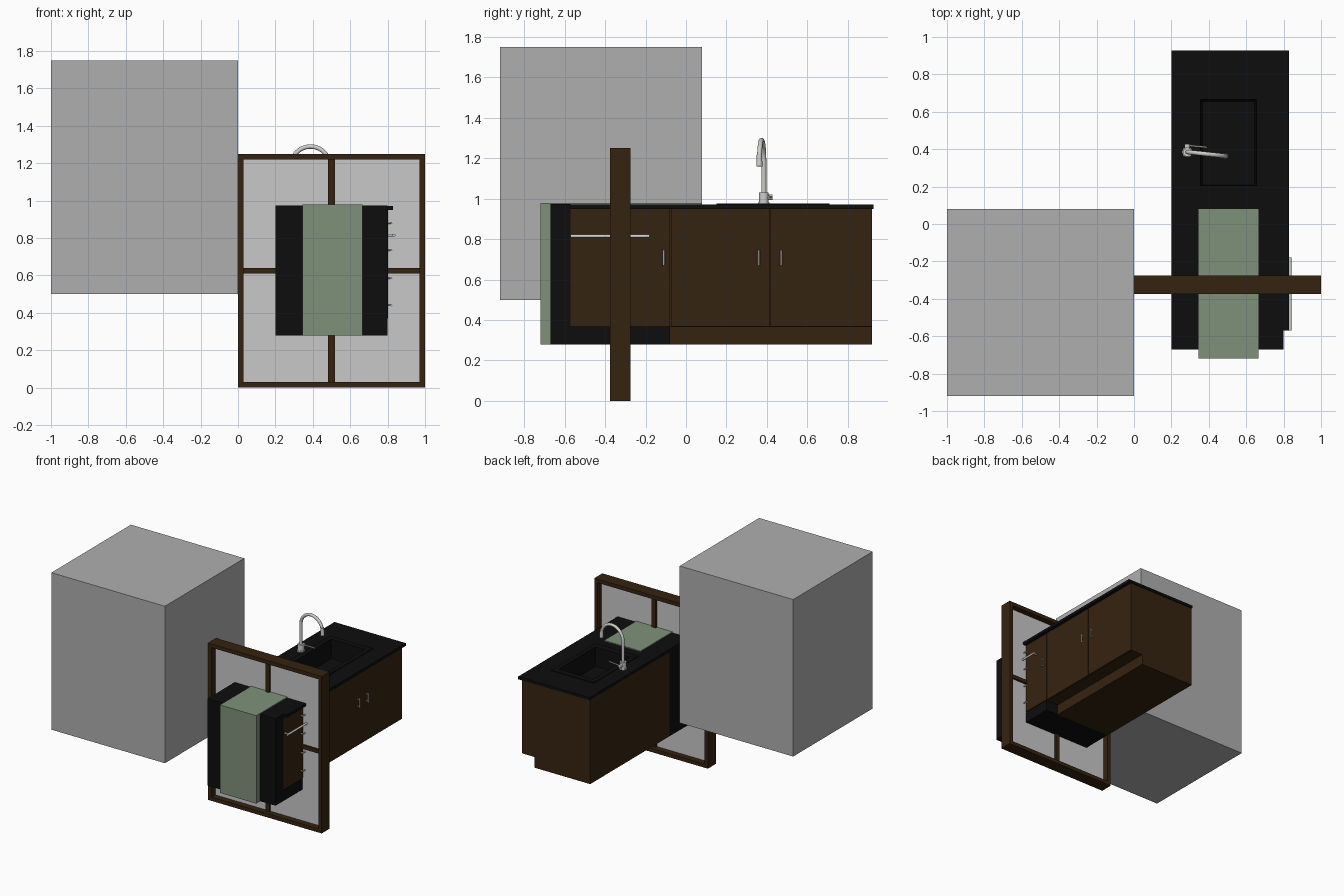
import bpy, bmesh, math
from mathutils import Vector

if "Cube" in bpy.data.objects:
    bpy.data.objects.remove(bpy.data.objects["Cube"])


def mat(name, r, g, b):
    m = bpy.data.materials.new(name)
    m.diffuse_color = (r, g, b, 1)
    m.use_nodes = True
    m.node_tree.nodes["Principled BSDF"].inputs["Base Color"].default_value = m.diffuse_color
    return m


BROWN = mat("dark_wood", 0.036, 0.017, 0.005)
BLACK = mat("black_stone", 0.004, 0.004, 0.004)
GREEN = mat("sage_green", 0.212, 0.283, 0.195)
GREY = mat("plain_grey", 0.43, 0.43, 0.43)
GLASS = mat("pale_glass", 0.58, 0.58, 0.58)
STEEL = mat("steel", 0.62, 0.62, 0.60)


def finish(name, bm, m):
    bmesh.ops.recalc_face_normals(bm, faces=bm.faces)
    me = bpy.data.meshes.new(name)
    bm.to_mesh(me)
    bm.free()
    me.materials.append(m)
    ob = bpy.data.objects.new(name, me)
    bpy.context.collection.objects.link(ob)
    return ob


def box(name, x, y, z, m):
    bm = bmesh.new()
    bmesh.ops.create_cube(bm, size=1)
    for v in bm.verts:
        v.co = [a[0] + (c + 0.5) * (a[1] - a[0]) for a, c in zip((x, y, z), v.co)]
    return finish(name, bm, m)


def loops(name, rects, m, closed, upright=False):
    """Join rectangles (a0, a1, b0, b1, height); closed = frame, else cap the last one."""
    bm = bmesh.new()
    rings = []
    for a0, a1, b0, b1, h in rects:
        pts = [(a0, b0), (a1, b0), (a1, b1), (a0, b1)]
        rings.append([bm.verts.new((a, h, b) if upright else (a, b, h)) for a, b in pts])
    pairs = list(zip(rings, rings[1:]))
    if closed:
        pairs.append((rings[-1], rings[0]))
    for p, q in pairs:
        for i in range(4):
            j = (i + 1) % 4
            bm.faces.new((p[i], p[j], q[j], q[i]))
    if not closed:
        bm.faces.new(rings[-1])
    return finish(name, bm, m)


def rod(name, p, q, r, m=STEEL, r2=None, seg=20):
    p, q = Vector(p), Vector(q)
    bm = bmesh.new()
    bmesh.ops.create_cone(bm, cap_ends=True, segments=seg, radius1=r,
                          radius2=r if r2 is None else r2, depth=(q - p).length)
    rot = (q - p).to_track_quat('Z', 'Y')
    for v in bm.verts:
        v.co = rot @ v.co + (p + q) / 2
    for f in bm.faces:
        f.smooth = len(f.verts) == 4
    return finish(name, bm, m)


def frame(name, outer, inner, lo, hi, m, upright=False):
    return loops(name, [(*outer, lo), (*outer, hi), (*inner, hi), (*inner, lo)], m, True, upright)


def pull(name, y, z, length, vertical, out=0.825, r=0.005):
    """Bar handle on two posts, standing off the right-hand face."""
    d = Vector((0, 0, 1) if vertical else (0, 1, 0))
    c = Vector((out - r, y, z))
    rod(name + "_bar", c - d * length / 2, c + d * length / 2, r, seg=12)
    for i, s in enumerate((-1, 1)):
        e = c + d * s * (length / 2 - 2 * r)
        rod(f"{name}_post_{i}", (0.80, e.y, e.z), e, r * 0.8, seg=12)


# Plain block
box("block", (-1, 0), (-0.92, 0.08), (0.5, 1.75), GREY)

# Window
frame("window_frame", (0, 1, 0, 1.25), (0.03, 0.97, 0.03, 1.22), -0.375, -0.275, BROWN, True)
box("window_glass", (0.03, 0.97), (-0.328, -0.322), (0.03, 1.22), GLASS)
box("window_upright", (0.482, 0.518), (-0.345, -0.305), (0.03, 1.22), BROWN)
box("window_crossbar", (0.03, 0.97), (-0.344, -0.306), (0.611, 0.641), BROWN)

# Black end unit and its fronts
box("end_panel", (0.2, 0.8), (-0.67, -0.57), (0.28, 0.973), BLACK)
box("end_unit_body", (0.2, 0.795), (-0.57, -0.078), (0.28, 0.95), BLACK)
box("end_unit_plinth", (0.21, 0.8), (-0.57, -0.078), (0.28, 0.365), BLACK)
box("end_unit_front", (0.79, 0.802), (-0.57, -0.08), (0.37, 0.95), BROWN)
pull("long_handle", -0.375, 0.815, 0.39, False, out=0.842, r=0.008)
pull("end_door_handle", -0.11, 0.708, 0.075, True)
for i, z in enumerate((0.88, 0.735, 0.585, 0.44)):
    pull(f"drawer_handle_{i}", -0.325, z, 0.075, False)

# Sink cabinet shell
box("cabinet_left", (0.2, 0.22), (-0.078, 0.92), (0.28, 0.95), BROWN)
box("cabinet_back", (0.22, 0.79), (0.90, 0.92), (0.365, 0.95), BROWN)
box("cabinet_floor", (0.22, 0.79), (-0.078, 0.90), (0.365, 0.385), BROWN)
box("cabinet_plinth", (0.22, 0.69), (-0.078, 0.92), (0.28, 0.365), BROWN)
box("cabinet_face", (0.78, 0.79), (-0.078, 0.90), (0.385, 0.95), BROWN)
for n, y0, y1, h in (("front", -0.073, 0.413, 0.36), ("rear", 0.417, 0.92, 0.47)):
    box(f"door_{n}", (0.79, 0.802), (y0, y1), (0.367, 0.95), BROWN)
    pull(f"door_{n}_handle", h, 0.708, 0.075, True)

# Countertop and sink
hole = (0.35, 0.66, 0.20, 0.67)
frame("countertop", (0.2, 0.828, -0.57, 0.928), hole, 0.95, 0.972, BLACK)
loops("sink", [(0.315, 0.69, 0.15, 0.71, 0.972), (0.315, 0.69, 0.15, 0.71, 0.977),
               (0.355, 0.655, 0.205, 0.665, 0.977), (0.365, 0.645, 0.215, 0.655, 0.83)],
      BLACK, False)

# Green runner over the top and down the end
box("runner_top", (0.345, 0.665), (-0.67, 0.08), (0.968, 0.98), GREEN)
box("runner_front", (0.345, 0.665), (-0.72, -0.67), (0.28, 0.98), GREEN)

# Faucet
rod("faucet_foot", (0.285, 0.385, 0.97), (0.285, 0.385, 0.982), 0.028)
rod("faucet_base", (0.285, 0.385, 0.98), (0.285, 0.385, 1.03), 0.024)
path = [Vector((0.285, 0.385, 1.02))]
for i in range(25):
    a = math.pi * (1 - i / 24)
    t = (1 + math.cos(a)) / 2
    path.append(Vector((0.285 + 0.205 * t, 0.385 - 0.022 * t, 1.187 + 0.102 * math.sin(a))))
cu = bpy.data.curves.new("faucet_neck", 'CURVE')
cu.dimensions = '3D'
cu.bevel_depth = 0.012
cu.bevel_resolution = 4
cu.use_fill_caps = True
sp = cu.splines.new('POLY')
sp.points.add(len(path) - 1)
for p, v in zip(sp.points, path):
    p.co = (*v, 1)
sp.use_smooth = True
cu.materials.append(STEEL)
bpy.context.collection.objects.link(bpy.data.objects.new("faucet_neck", cu))
rod("faucet_spout", (0.491, 0.363, 1.16), (0.488, 0.363, 1.22), 0.015, r2=0.013)
rod("faucet_valve", (0.285, 0.39, 1.007), (0.285, 0.427, 1.007), 0.014)
rod("faucet_lever", (0.285, 0.42, 1.008), (0.39, 0.41, 1.012), 0.005, seg=12)
